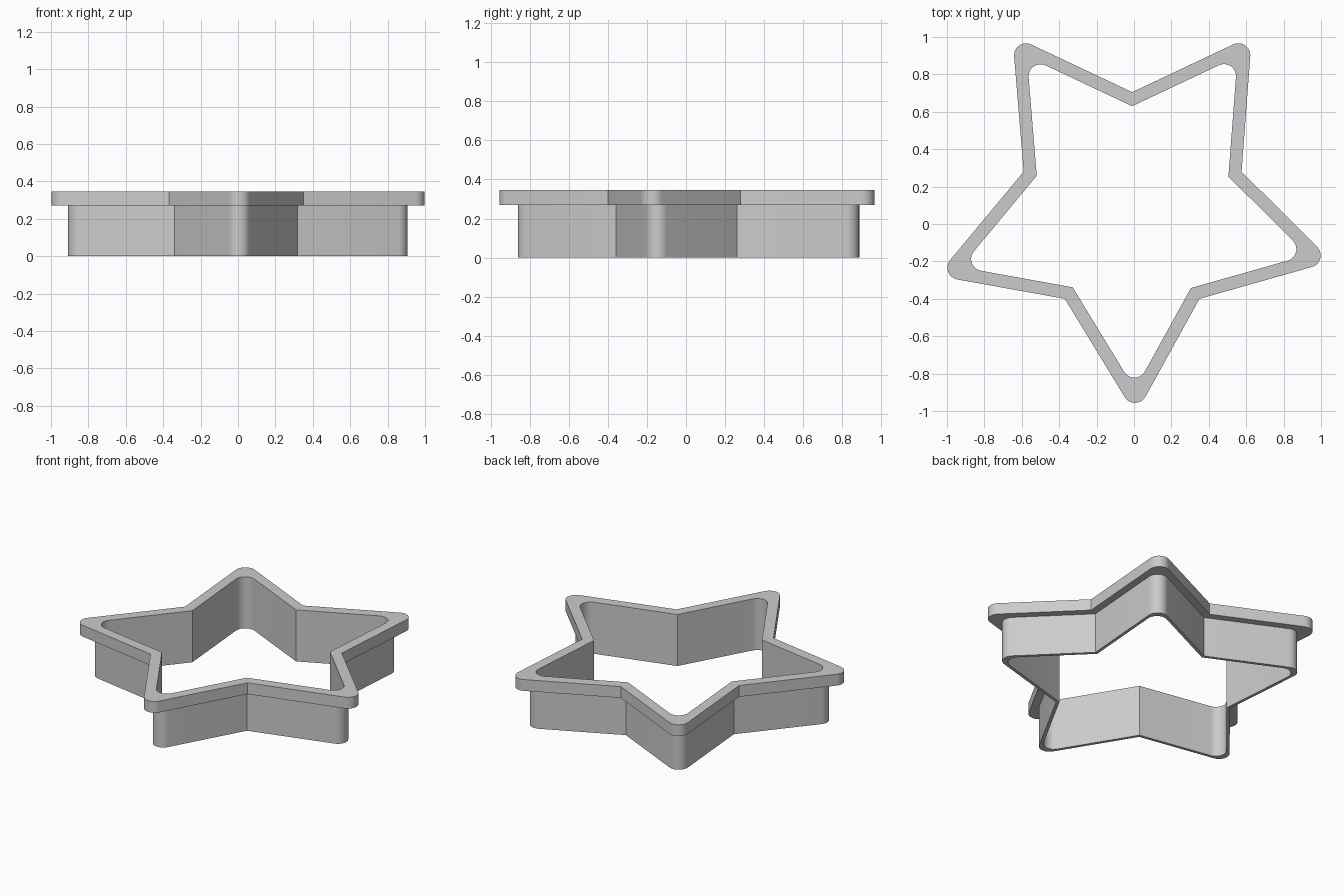
import bpy
import bmesh
import math
from mathutils import Vector

cube = bpy.data.objects.get("Cube")
if cube:
    bpy.data.objects.remove(cube, do_unlink=True)

TIP_RADIUS = 0.064
ARC_STEPS = 10
FLANGE, WALL, INSIDE = 0.0, 0.048, 0.068   # inset from the outer outline
SHELF, TOP = 0.27, 0.346

# Sharp star outline, counter-clockwise, alternating tip and valley
STAR = [Vector(p) for p in (
    (0.008, -1.02), (0.35, -0.40), (1.057, -0.20), (0.575, 0.28), (0.63, 1.007),
    (-0.01, 0.705), (-0.65, 1.007), (-0.59, 0.28), (-1.053, -0.277), (-0.37, -0.40))]


def inset(points, distance):
    """Move every edge inward by the same distance, with mitred corners."""
    result = []
    for i, p in enumerate(points):
        a = (p - points[i - 1]).normalized()
        b = (points[(i + 1) % len(points)] - p).normalized()
        na, nb = Vector((-a.y, a.x)), Vector((-b.y, b.x))
        result.append(p + (na + nb) * distance / (1 + na.dot(nb)))
    return result


def round_tips(points):
    """Fillet the star's tips and keep the valleys sharp."""
    result = []
    for i, p in enumerate(points):
        if i % 2:
            result.append(p)
            continue
        a = (points[i - 1] - p).normalized()
        b = (points[(i + 1) % len(points)] - p).normalized()
        half = a.angle(b) / 2
        inward = (a + b).normalized()
        centre = p + inward * TIP_RADIUS / math.sin(half)
        middle = math.atan2(-inward.y, -inward.x)
        sweep = math.pi / 2 - half
        for s in range(ARC_STEPS + 1):
            t = middle + sweep * (2 * s / ARC_STEPS - 1)
            result.append(centre + TIP_RADIUS * Vector((math.cos(t), math.sin(t))))
    return result


# Sweep the wall-and-flange section around the star
section = [(INSIDE, 0), (WALL, 0), (WALL, SHELF), (FLANGE, SHELF), (FLANGE, TOP), (INSIDE, TOP)]
bm = bmesh.new()
rings = [[bm.verts.new((p.x, p.y, z)) for p in round_tips(inset(STAR, d))] for d, z in section]
for i, ring in enumerate(rings):
    above = rings[(i + 1) % len(rings)]
    for j in range(len(ring)):
        k = (j + 1) % len(ring)
        bm.faces.new((ring[j], ring[k], above[k], above[j]))
bmesh.ops.recalc_face_normals(bm, faces=bm.faces)

mesh = bpy.data.meshes.new("star_cutter")
bm.to_mesh(mesh)
bm.free()
cutter = bpy.data.objects.new("star_cutter", mesh)
bpy.context.collection.objects.link(cutter)

# Plain grey plastic
grey = bpy.data.materials.new("light_grey")
grey.use_nodes = True
colour = (0.6, 0.6, 0.6, 1)
grey.diffuse_color = colour
grey.node_tree.nodes["Principled BSDF"].inputs["Base Color"].default_value = colour
mesh.materials.append(grey)

# Smooth the rounded tips, keep the edges sharp
bpy.ops.object.select_all(action="DESELECT")
cutter.select_set(True)
bpy.context.view_layer.objects.active = cutter
bpy.ops.object.shade_smooth_by_angle(angle=math.radians(25))
